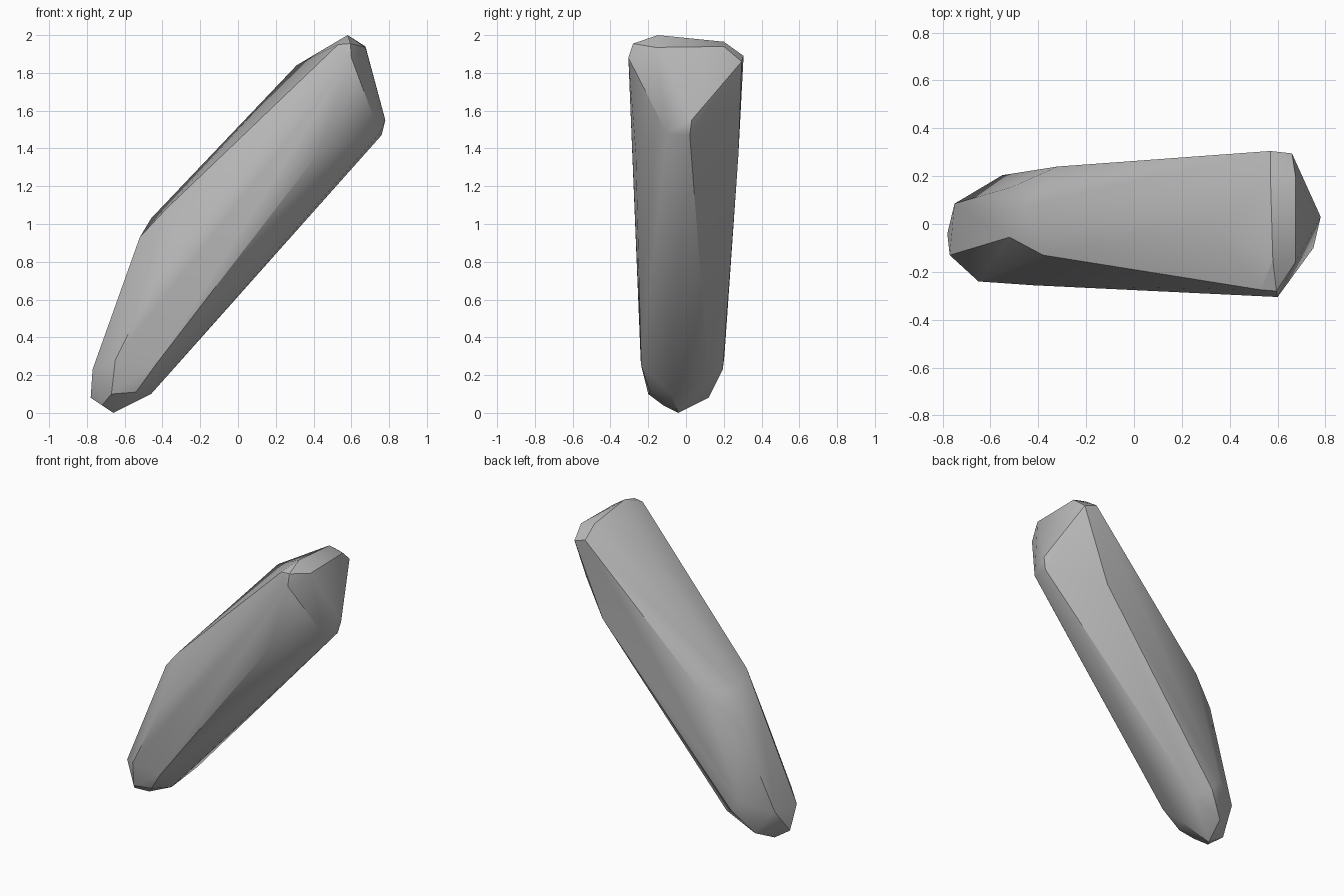
import bpy
import bmesh
import math

default_cube = bpy.data.objects.get("Cube")
if default_cube:
    bpy.data.objects.remove(default_cube, do_unlink=True)


def make_material(name, colour):
    material = bpy.data.materials.new(name)
    material.use_nodes = True
    material.diffuse_color = colour
    shader = next(node for node in material.node_tree.nodes if node.type == "BSDF_PRINCIPLED")
    shader.inputs["Base Color"].default_value = colour
    shader.inputs["Roughness"].default_value = 1.0
    return material


def make_faceted_stone(name, corner_groups, material, crease_angle):
    """Wrap the corner groups in a convex skin and keep only its hard creases."""
    bm = bmesh.new()
    for group in corner_groups:
        for corner in group:
            bm.verts.new(corner)
    hull = bmesh.ops.convex_hull(bm, input=list(bm.verts))
    leftovers = {v for v in hull["geom_interior"] + hull["geom_unused"]
                 if isinstance(v, bmesh.types.BMVert) and v.is_valid}
    bmesh.ops.delete(bm, geom=list(leftovers), context="VERTS")
    bmesh.ops.recalc_face_normals(bm, faces=list(bm.faces))
    for face in bm.faces:
        face.smooth = True
    for edge in bm.edges:
        edge.smooth = edge.calc_face_angle() < crease_angle

    mesh = bpy.data.meshes.new(name)
    bm.to_mesh(mesh)
    bm.free()
    mesh.materials.append(material)
    stone = bpy.data.objects.new(name, mesh)
    bpy.context.scene.collection.objects.link(stone)
    return stone


# Chipped crown at the high end
crown = [(.58, -.15, 2), (.57, .2, 1.965), (.675, -.16, 1.935), (.675, .2, 1.94),
         (.595, -.28, 1.955), (.53, -.275, 1.95), (.6, -.305, 1.88),
         (.57, .305, 1.89), (.66, .295, 1.86)]

# Beak under the crown, where the end facet meets the underside
beak = [(.78, .03, 1.55), (.76, .02, 1.47), (.75, -.1, 1.48)]

# Long flanks, front then back
front_flank = [(.43, -.266, 1.38), (-.42, -.256, .74), (-.44, -.237, .25)]
back_flank = [(.455, .277, 1.36), (-.49, .195, .23), (-.4, .12, .18)]

# Upper ridge and the shoulder where it bends down
ridge = [(.31, 0, 1.84), (-.38, -.13, 1.08), (-.52, -.055, .93),
         (-.46, .07, 1.03), (-.32, .24, 1), (-.51, .155, .85)]

# Blunt foot
foot = [(-.65, -.24, .28), (-.77, -.13, .23), (-.75, .085, .25), (-.55, .204, .31),
        (-.67, -.2, .1), (-.54, -.19, .11), (-.46, -.08, .1), (-.62, .12, .08),
        (-.78, -.04, .08), (-.72, -.12, .04), (-.66, -.04, 0)]

stone_grey = make_material("stone grey", (.49, .49, .49, 1))
make_faceted_stone("leaning_stone", [crown, beak, front_flank, back_flank, ridge, foot],
                   stone_grey, math.radians(30))
